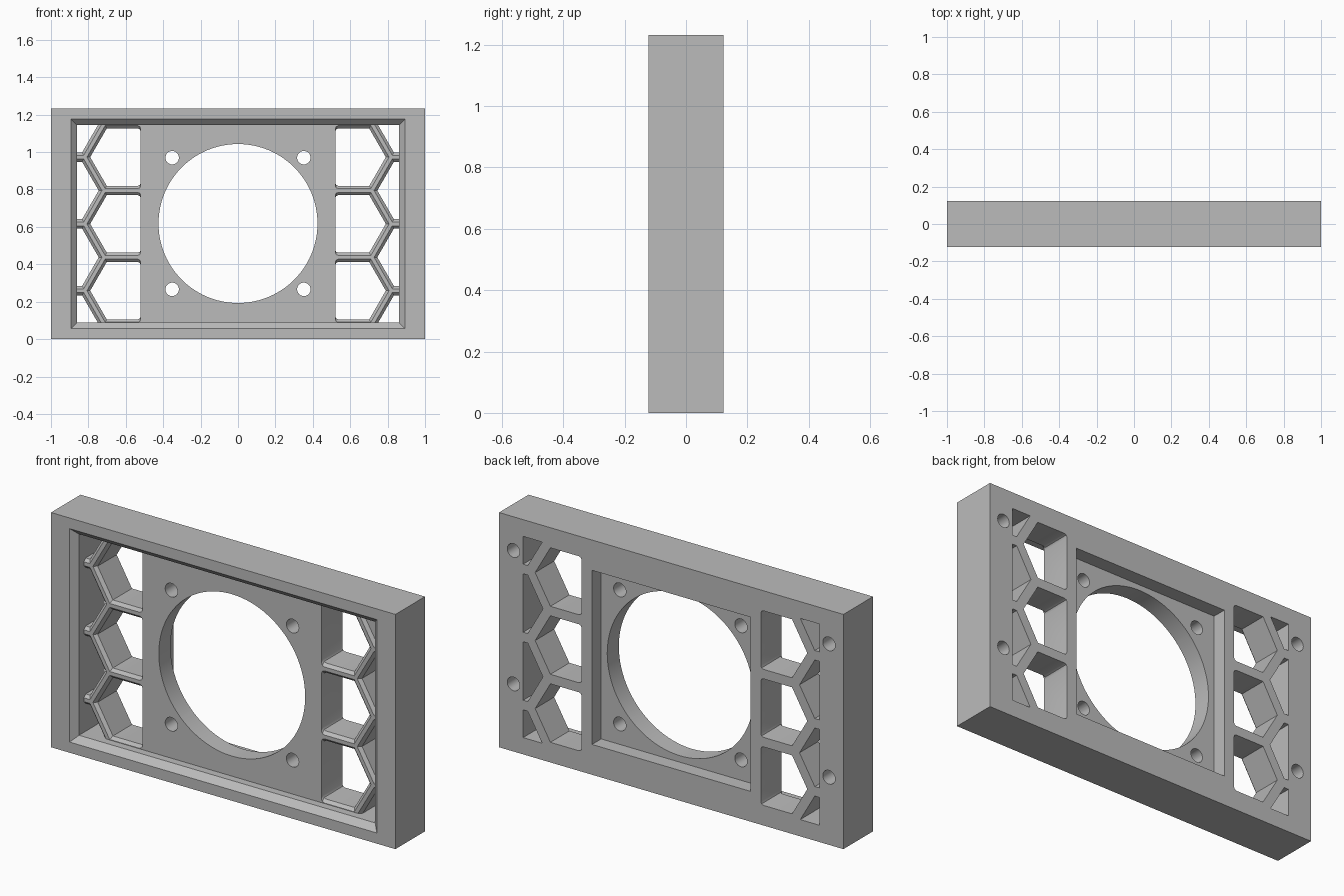
import bpy, bmesh, math

cube = bpy.data.objects.get("Cube")
if cube:
    bpy.data.objects.remove(cube, do_unlink=True)

H = 1.232            # total height
CZ = H / 2           # centre height
Y = 0.1225           # half depth
PLATE_Y = -0.05      # front of the fan plate and the grille ribs
IN_X, IN_Z = 0.86, 0.528    # half size of the front recess
CHAMFER = 0.032

grey = bpy.data.materials.new("grey_plastic")
grey.use_nodes = True
grey.diffuse_color = (0.5, 0.5, 0.5, 1)
grey.node_tree.nodes["Principled BSDF"].inputs["Base Color"].default_value = (0.5, 0.5, 0.5, 1)


def loft(bm, sections):
    """Closed solid through (y, outline) sections; outlines are (x, z) lists of equal length."""
    rings = [[bm.verts.new((x, y, z)) for x, z in pts] for y, pts in sections]
    n = len(rings[0])
    faces = [bm.faces.new(rings[0]), bm.faces.new(rings[-1])]
    for a, b in zip(rings, rings[1:]):
        for i in range(n):
            j = (i + 1) % n
            faces.append(bm.faces.new((a[i], a[j], b[j], b[i])))
    bmesh.ops.recalc_face_normals(bm, faces=faces)


def make(name, bm):
    mesh = bpy.data.meshes.new(name)
    bm.to_mesh(mesh)
    bm.free()
    mesh.materials.append(grey)
    ob = bpy.data.objects.new(name, mesh)
    bpy.context.collection.objects.link(ob)
    return ob


def rect(hx, hz):
    return [(-hx, CZ - hz), (hx, CZ - hz), (hx, CZ + hz), (-hx, CZ + hz)]


def circle(cx, cz, r, n):
    return [(cx + r * math.cos(2 * math.pi * i / n), cz + r * math.sin(2 * math.pi * i / n))
            for i in range(n)]


# Solid block
bm = bmesh.new()
loft(bm, [(-Y, rect(1, CZ)), (Y, rect(1, CZ))])
body = make("fan_panel", bm)

# Front recess with a chamfered rim
bm = bmesh.new()
wide = rect(IN_X + CHAMFER + 0.02, IN_Z + CHAMFER + 0.02)
loft(bm, [(-Y - 0.02, wide), (-Y + CHAMFER, rect(IN_X, IN_Z)), (PLATE_Y, rect(IN_X, IN_Z))])
recess = make("recess_cutter", bm)

# Honeycomb vents: one column of cells beside the plate, half cells by the outer wall
PITCH, RIB, BEVEL = 0.357, 0.05, 0.015
VENT_X = 0.52
COL_X = 0.613
OUT_X = COL_X + PITCH * math.sqrt(3) / 2
R = 0.016


def corner(x, z, sx, sz):
    """Rounded corner at (x, z); sx and sz point into the cell."""
    return [(x, z + sz * R), (x + sx * 0.3 * R, z + sz * 0.3 * R), (x + sx * R, z)]


def inner_cell(a, c):
    h = a / math.sqrt(3)
    return (corner(VENT_X, c - a, 1, 1)
            + [(COL_X + h, c - a), (COL_X + 2 * h, c), (COL_X + h, c + a)]
            + corner(VENT_X, c + a, 1, -1)[::-1])


def outer_cell(a, c):
    h = a / math.sqrt(3)
    return [(OUT_X - 2 * h, c), (OUT_X - h, c - a), (IN_X, c - a), (IN_X, c + a), (OUT_X - h, c + a)]


def corner_cell(a, s):
    """Cell cut off by the top (s = 1) or bottom (s = -1) wall."""
    h = a / math.sqrt(3)
    c, edge = CZ + s * 1.5 * PITCH, CZ + s * IN_Z
    x = OUT_X - 2 * h + abs(c - edge) / math.sqrt(3)
    return [(x, edge), (OUT_X - h, c - s * a), (IN_X, c - s * a), (IN_X, edge)]


cells = [(inner_cell, CZ + k * PITCH) for k in (-1, 0, 1)]
cells += [(outer_cell, CZ + k * PITCH) for k in (-0.5, 0.5)]
cells += [(corner_cell, s) for s in (-1, 1)]
A = (PITCH - RIB) / 2
bm = bmesh.new()
for side in (-1, 1):
    for outline, pos in cells:
        sections = []
        for y, a in ((PLATE_Y - 0.01, A + BEVEL), (PLATE_Y, A + BEVEL), (PLATE_Y + BEVEL, A), (Y + 0.02, A)):
            sections.append((y, [(side * x, z) for x, z in outline(a, pos)]))
        loft(bm, sections)
vents = make("vent_cutter", bm)

# Square fan pocket in the back
POCKET_Y = Y - 0.076
bm = bmesh.new()
loft(bm, [(POCKET_Y, rect(0.46, 0.457)), (Y + 0.02, rect(0.46, 0.457))])
pocket = make("pocket_cutter", bm)

# Fan bore, four screw holes through the plate, four blind mounting holes in the back
bm = bmesh.new()
through = (PLATE_Y - 0.02, POCKET_Y + 0.02)
loft(bm, [(y, circle(0, CZ + 0.002, 0.425, 96)) for y in through])
for sx in (-1, 1):
    for sz in (-1, 1):
        loft(bm, [(y, circle(sx * 0.352, CZ + 0.002 + sz * 0.352, 0.036, 32)) for y in through])
    for z in (0.355, 1.055):
        loft(bm, [(y, circle(sx * 0.916, z, 0.036, 32)) for y in (Y - 0.15, Y + 0.02)])
holes = make("hole_cutter", bm)

# Cut the block, then drop the cutters
bpy.context.view_layer.objects.active = body
for ob in bpy.context.selected_objects:
    ob.select_set(False)
body.select_set(True)
for cutter in (recess, vents, pocket, holes):
    cutter.hide_render = True
    mod = body.modifiers.new(cutter.name, 'BOOLEAN')
    mod.operation = 'DIFFERENCE'
    mod.solver = 'EXACT'
    mod.object = cutter
    bpy.ops.object.modifier_apply(modifier=mod.name)
    bpy.data.objects.remove(cutter, do_unlink=True)

bpy.ops.object.shade_smooth_by_angle(angle=math.radians(25))
